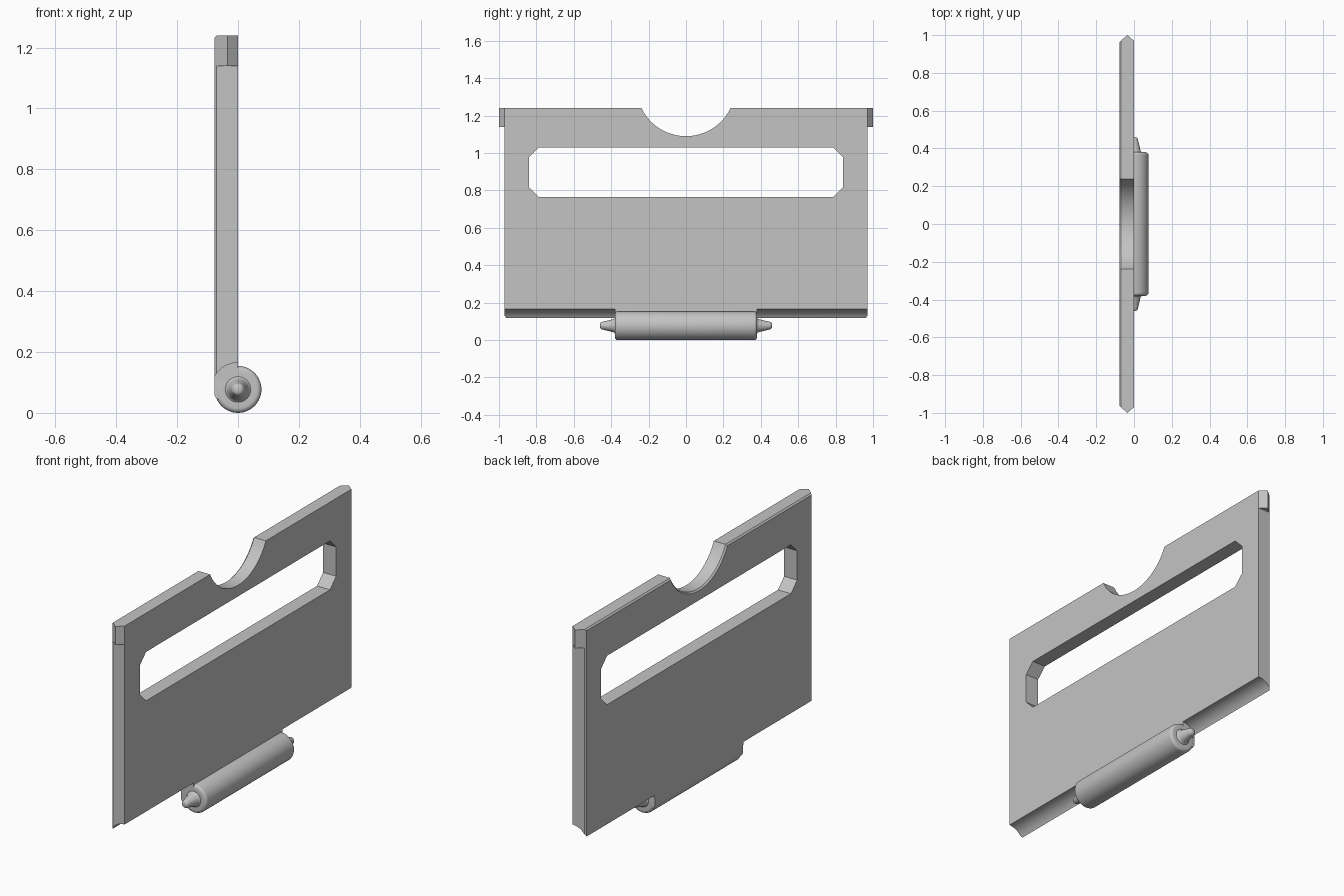
import bpy, bmesh
from math import sin, cos, pi, acos, sqrt

if "Cube" in bpy.data.objects:
    bpy.data.objects.remove(bpy.data.objects["Cube"], do_unlink=True)

grey = bpy.data.materials.new("plain grey")
grey.use_nodes = True
grey.diffuse_color = (0.55, 0.55, 0.55, 1)
grey.node_tree.nodes["Principled BSDF"].inputs["Base Color"].default_value = (0.55, 0.55, 0.55, 1)

AXIS_Z = 0.077      # height of the hinge axis
BACK = -0.078       # outer face of the panel
HINGE = 0.38        # half length of the hinge
TOP = 1.24
SIDE = 0.97
BEVEL = 0.008


def loft(name, sections):
    """Join matching rings of points into one closed solid."""
    bm = bmesh.new()
    rings = [[bm.verts.new(p) for p in ring] for ring in sections]
    n = len(rings[0])
    for a, b in zip(rings, rings[1:]):
        for i in range(n):
            j = (i + 1) % n
            bm.faces.new((a[i], a[j], b[j], b[i]))
    bm.faces.new(rings[0])
    bm.faces.new(rings[-1][::-1])
    bmesh.ops.recalc_face_normals(bm, faces=bm.faces)
    mesh = bpy.data.meshes.new(name)
    bm.to_mesh(mesh)
    bm.free()
    mesh.materials.append(grey)
    obj = bpy.data.objects.new(name, mesh)
    bpy.context.collection.objects.link(obj)
    return obj


def lathe(name, profile, steps=48):
    """Turn (y, radius) pairs around the hinge axis."""
    return loft(name, [[(r * cos(2 * pi * i / steps), y, AXIS_Z + r * sin(2 * pi * i / steps))
                        for i in range(steps)] for y, r in profile])


def smooth(obj):
    bpy.ops.object.select_all(action="DESELECT")
    obj.select_set(True)
    bpy.context.view_layer.objects.active = obj
    bpy.ops.object.shade_smooth_by_angle(angle=0.6)


def cut(obj, cutter):
    mod = obj.modifiers.new("cut", "BOOLEAN")
    mod.operation = "DIFFERENCE"
    mod.solver = "EXACT"
    mod.object = cutter
    bpy.context.view_layer.objects.active = obj
    bpy.ops.object.modifier_apply(modifier=mod.name)
    bpy.data.objects.remove(cutter, do_unlink=True)


def outline(x, inset):
    """Panel outline with the thumb notch in its top edge."""
    side, top = SIDE - inset, TOP - inset
    centre, radius = 1.354, 0.264 + inset
    half = acos((centre - top) / radius)
    steps = 32
    notch = [(x, radius * sin(a), centre - radius * cos(a))
             for a in (half * (1 - 2 * i / steps) for i in range(steps + 1))]
    return [(x, -side, 0.10), (x, side, 0.10), (x, side, top)] + notch + [(x, -side, top)]


# Panel with a bevelled outer rim
panel = loft("panel", [outline(0, 0), outline(BACK + BEVEL, 0), outline(BACK, BEVEL)])

# Long handle slot with clipped corners
w, low, high, c = 0.84, 0.765, 1.03, 0.053
slot = [(-w, low + c), (-w + c, low), (w - c, low), (w, low + c),
        (w, high - c), (w - c, high), (-w + c, high), (-w, high - c)]
cut(panel, loft("slot_cutter", [[(x, y, z) for y, z in slot] for x in (-0.2, 0.2)]))

# Hollow lower edge on both sides of the hinge
for s in (-1, 1):
    cut(panel, lathe("edge_cutter", [(s * HINGE, 0.088), (s * 1.2, 0.088)], 64))
smooth(panel)

# Pointed catches at the upper corners
for s, name in ((-1, "front_catch"), (1, "back_catch")):
    tri = [(0, s * SIDE), (-0.035, s), (BACK + BEVEL, s * SIDE)]
    loft(name, [[(x, y, z) for x, y in tri] for z in (TOP - 0.1, TOP)])

# Flap joining the panel to the hinge barrel
flap = [(0, 0.10), (BACK, 0.10), (BACK, 0.06), (-0.07, 0.045), (0, 0.045)]
loft("hinge_flap", [[(x, y, z) for x, z in flap] for y in (-HINGE + 0.002, HINGE - 0.002)])

# Hinge barrel with rounded ends and tapered pins
R, f = 0.077, 0.016
half = [(0, R)]
half += [(HINGE - f + f * sin(a), R - f + f * cos(a)) for a in (pi / 2 * i / 5 for i in range(6))]
half += [(HINGE, 0.042), (0.384, 0.037), (0.392, 0.034), (0.445, 0.021),
         (0.453, 0.019), (0.458, 0.014), (0.46, 0.006)]
barrel = lathe("hinge_barrel", [(-y, r) for y, r in half[:0:-1]] + half)
smooth(barrel)
